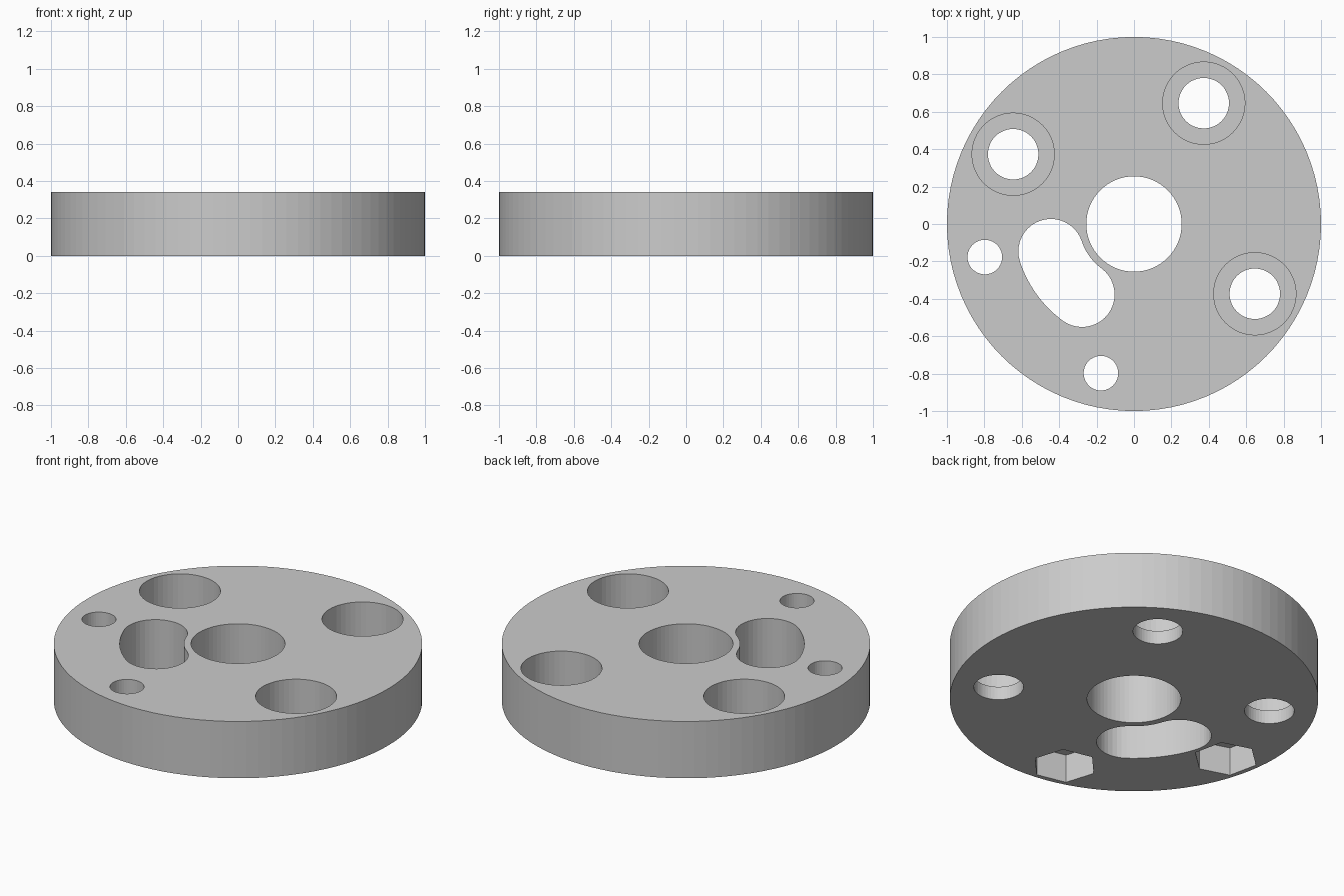
import bpy
import bmesh
from math import radians, cos, sin, pi

cube = bpy.data.objects.get("Cube")
if cube:
    bpy.data.objects.remove(cube, do_unlink=True)

HEIGHT = 0.34
EPS = 0.05

grey = bpy.data.materials.new("plain grey")
grey.use_nodes = True
COLOUR = (0.6, 0.6, 0.6, 1)
grey.diffuse_color = COLOUR
grey.node_tree.nodes["Principled BSDF"].inputs["Base Color"].default_value = COLOUR


def polar(radius, degrees):
    a = radians(degrees)
    return radius * cos(a), radius * sin(a)


def ring(radius, sides, centre=(0, 0), turn=0):
    return [(centre[0] + x, centre[1] + y) for x, y in
            (polar(radius, turn + 360 * i / sides) for i in range(sides))]


def prism(name, outline, z0, z1):
    """Extrude a closed counter-clockwise outline from z0 to z1."""
    bm = bmesh.new()
    face = bm.faces.new([bm.verts.new((x, y, z0)) for x, y in outline])
    top = bmesh.ops.extrude_face_region(bm, geom=[face])["geom"]
    bmesh.ops.translate(bm, vec=(0, 0, z1 - z0),
                        verts=[v for v in top if isinstance(v, bmesh.types.BMVert)])
    bmesh.ops.recalc_face_normals(bm, faces=bm.faces)
    mesh = bpy.data.meshes.new(name)
    bm.to_mesh(mesh)
    bm.free()
    mesh.materials.append(grey)
    obj = bpy.data.objects.new(name, mesh)
    bpy.context.collection.objects.link(obj)
    return obj


disc = prism("disc", ring(1, 96), 0, HEIGHT)


def cut(name, outline, z0=-EPS, z1=HEIGHT + EPS):
    cutter = prism(name + "_cutter", outline, z0, z1)
    cutter.hide_render = True
    cutter.hide_viewport = True
    mod = disc.modifiers.new(name, "BOOLEAN")
    mod.operation = "DIFFERENCE"
    mod.solver = "EXACT"
    mod.object = cutter


# Central bore
cut("centre_bore", ring(0.255, 64))

# Three counterbored screw holes
for i, angle in enumerate((60, 150, -30)):
    centre = polar(0.746, angle)
    cut(f"screw_hole_{i}", ring(0.135, 48, centre))
    cut(f"counterbore_{i}", ring(0.22, 48, centre), z0=0.08)

# Two small bolt holes with hexagonal nut pockets underneath
for i, angle in enumerate((192.5, 257.5)):
    centre = polar(0.817, angle)
    cut(f"bolt_hole_{i}", ring(0.0925, 40, centre))
    cut(f"nut_pocket_{i}", ring(0.178, 6, centre, angle + 30), z1=HEIGHT / 2)

# Curved slot with round ends, concentric with the disc
START, END, MID, HALF, STEPS = 198.3, 233.6, 0.468, 0.174, 20


def arc(radius, a, b, centre=(0, 0)):
    points = (polar(radius, a + (b - a) * i / STEPS) for i in range(STEPS))
    return [(centre[0] + x, centre[1] + y) for x, y in points]


slot = (arc(MID + HALF, START, END)
        + arc(HALF, END, END + 180, polar(MID, END))
        + arc(MID - HALF, END, START)
        + arc(HALF, START + 180, START + 360, polar(MID, START)))
cut("curved_slot", slot)
